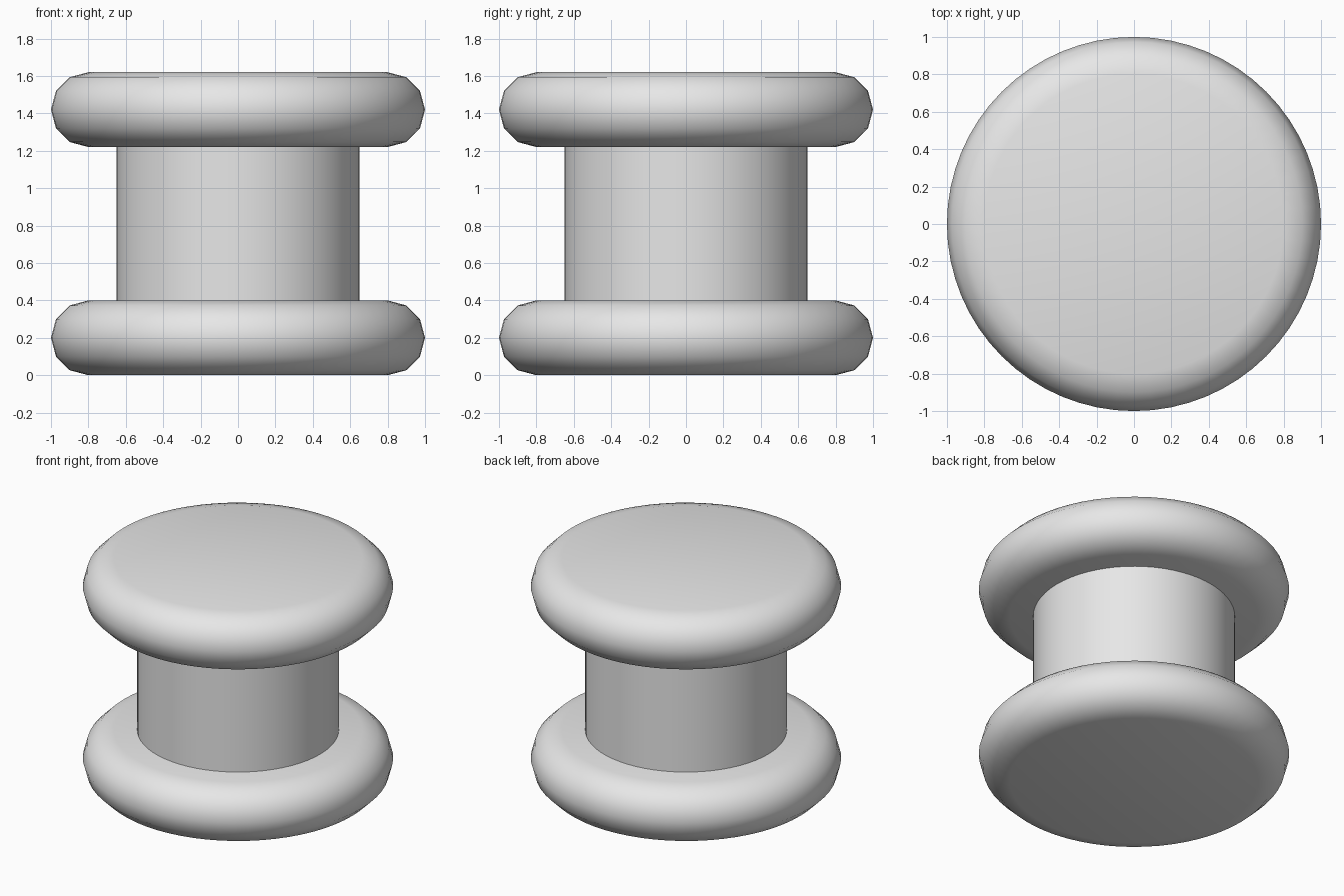
import bpy
import bmesh
from math import cos, sin, pi, radians

SIDES = 64
RIM_RADIUS = 0.2     # half thickness of each flange
FLAT_RADIUS = 0.8    # flat face of each flange
ARC_STEPS = 6
HEIGHT = 1.62
CORE_RADIUS = 0.65

cube = bpy.data.objects.get("Cube")
if cube:
    bpy.data.objects.remove(cube, do_unlink=True)

grey = bpy.data.materials.new("light_grey")
grey.use_nodes = True
colour = (0.8, 0.8, 0.8, 1)
grey.diffuse_color = colour
grey.node_tree.nodes["Principled BSDF"].inputs["Base Color"].default_value = colour


def lathe(name, profile, z):
    """Turn (radius, height) points, listed bottom to top, into a capped solid."""
    bm = bmesh.new()
    rings = []
    for r, h in profile:
        rings.append([bm.verts.new((r * cos(2 * pi * i / SIDES),
                                    r * sin(2 * pi * i / SIDES), h))
                      for i in range(SIDES)])
    for low, high in zip(rings, rings[1:]):
        for i in range(SIDES):
            j = (i + 1) % SIDES
            bm.faces.new((low[i], low[j], high[j], high[i]))
    bm.faces.new(rings[0][::-1])
    bm.faces.new(rings[-1])
    mesh = bpy.data.meshes.new(name)
    bm.to_mesh(mesh)
    bm.free()
    mesh.materials.append(grey)
    obj = bpy.data.objects.new(name, mesh)
    obj.location.z = z
    bpy.context.collection.objects.link(obj)
    bpy.ops.object.select_all(action='DESELECT')
    obj.select_set(True)
    bpy.context.view_layer.objects.active = obj
    bpy.ops.object.shade_smooth_by_angle(angle=radians(35))
    return obj


# Rounded flanges at both ends
angles = [-pi / 2 + pi * k / ARC_STEPS for k in range(ARC_STEPS + 1)]
rim = [(FLAT_RADIUS + RIM_RADIUS * cos(a), RIM_RADIUS * sin(a)) for a in angles]
lathe("lower_flange", rim, RIM_RADIUS)
lathe("upper_flange", rim, HEIGHT - RIM_RADIUS)

# Straight core, set slightly into the flanges
half = HEIGHT / 2 - RIM_RADIUS
lathe("core", [(CORE_RADIUS, -half), (CORE_RADIUS, half)], HEIGHT / 2)
